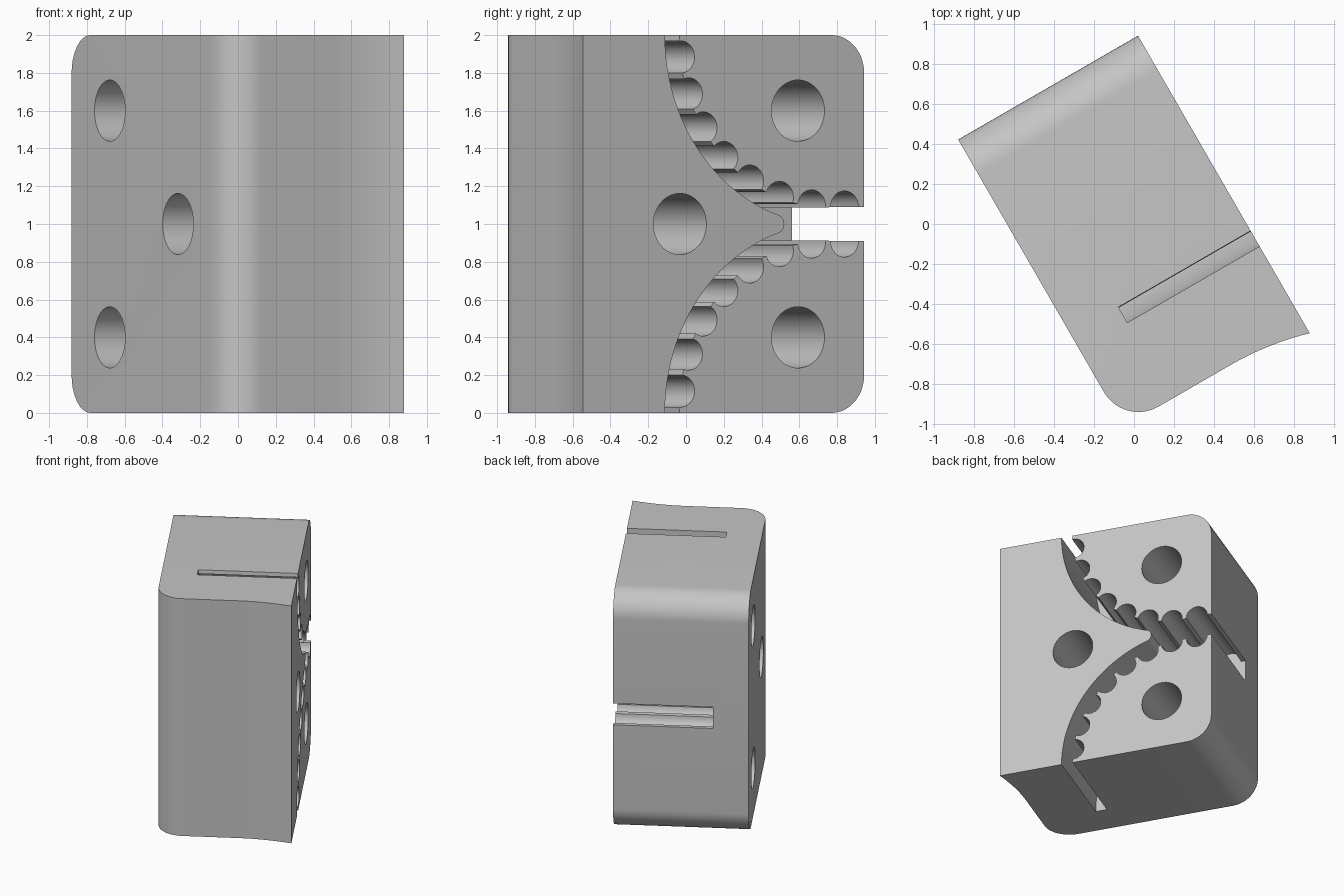
import bpy
import bmesh
from math import radians, sin, cos, pi, sqrt, atan2
from mathutils import Vector

cube = bpy.data.objects.get("Cube")
if cube:
    bpy.data.objects.remove(cube, do_unlink=True)

# The block is turned on its base: u runs along it, v goes into it
ORIGIN = Vector((0.02, 0.943, 0))
U = Vector((sin(radians(30)), -cos(radians(30)), 0))
V = Vector((-cos(radians(30)), -sin(radians(30)), 0))
DEPTH, HEIGHT, ROUND = 1.04, 2.0, 0.2

grey = bpy.data.materials.new("Plain grey")
grey.use_nodes = True
grey.diffuse_color = (0.56, 0.56, 0.56, 1)
grey.node_tree.nodes["Principled BSDF"].inputs["Base Color"].default_value = grey.diffuse_color


def place(u, v, z):
    return ORIGIN + U * u + V * v + Vector((0, 0, z))


def arc(cx, cy, r, start, end, steps):
    """Points on a circle, angles in radians."""
    angles = [start + (end - start) * i / steps for i in range(steps + 1)]
    return [(cx + r * cos(a), cy + r * sin(a)) for a in angles]


def prism(name, points, push, bevel_test=None):
    """Solid made by pushing a closed outline along a vector."""
    bm = bmesh.new()
    face = bm.faces.new([bm.verts.new(p) for p in points])
    out = bmesh.ops.extrude_face_region(bm, geom=[face])
    moved = [g for g in out["geom"] if isinstance(g, bmesh.types.BMVert)]
    bmesh.ops.translate(bm, verts=moved, vec=push)
    bmesh.ops.recalc_face_normals(bm, faces=bm.faces)
    if bevel_test:
        edges = [e for e in bm.edges if bevel_test(e)]
        bmesh.ops.bevel(bm, geom=edges, offset=ROUND, segments=14,
                        profile=0.5, affect='EDGES', clamp_overlap=False)
    mesh = bpy.data.meshes.new(name)
    bm.to_mesh(mesh)
    bm.free()
    mesh.materials.append(grey)
    obj = bpy.data.objects.new(name, mesh)
    bpy.context.collection.objects.link(obj)
    return obj


def cut(target, points_uz, start, end, name):
    """Cut an outline drawn on the side face into the target."""
    cutter = prism(name, [place(u, start, z) for u, z in points_uz], V * (end - start))
    cutter.hide_render = True
    mod = target.modifiers.new(name, 'BOOLEAN')
    mod.operation = 'DIFFERENCE'
    mod.solver = 'EXACT'
    mod.object = cutter
    bpy.context.view_layer.objects.active = target
    bpy.ops.object.modifier_apply(modifier=mod.name)
    bpy.data.objects.remove(cutter, do_unlink=True)


# Body: plan outline with one round corner and a flared front edge
FRONT, FLARE, FLARE_LENGTH = 1.66, 0.06, 0.42
outline = [(0, 0), (0, DEPTH)]
outline += arc(FRONT - ROUND, DEPTH - ROUND, ROUND, pi / 2, 0, 14)
for i in range(11):
    t = i / 10
    outline.append((FRONT + FLARE * t * t, FLARE_LENGTH * (1 - t)))


def back_edge(edge):
    # Top and bottom edges of the back face
    return all(abs((v.co - ORIGIN).dot(U)) < 1e-4 for v in edge.verts) and \
        abs(edge.verts[0].co.z - edge.verts[1].co.z) < 1e-4


block = prism("block", [place(u, v, 0) for u, v in outline],
              Vector((0, 0, HEIGHT)), back_edge)

# Slot: upper half of its outline, then mirrored about mid height
MID, CU, OUTER, INNER = 1.0, 0.218, 1.0, 0.91
TOOTH_R, TOOTH_COUNT = 0.085, 8
half = [(-0.1, HEIGHT - INNER)]
for k in range(TOOTH_COUNT):
    a = radians(-6.2 + 12.7 * k)
    lean = max(a, 0)
    # Scallops follow the arc, and a straight run at the back
    cu = CU + INNER * (sin(a) if a > 0 else a)
    cz = HEIGHT - INNER * cos(lean)
    half += arc(cu, cz, TOOTH_R, pi + lean, lean, 14)
half += [(CU + INNER, HEIGHT), (CU + INNER, HEIGHT + 0.1), (CU + OUTER, HEIGHT + 0.1)]

# Smooth side of the slot, ending in a small round tip
tip_r = 0.05
tip_offset = sqrt((OUTER + tip_r) ** 2 - OUTER ** 2)
tip_angle = atan2(tip_offset, OUTER)
half += arc(CU, HEIGHT, OUTER, 0, -pi / 2 + tip_angle, 40)
half += arc(CU + tip_offset, MID, tip_r, pi / 2 + tip_angle, pi, 8)[1:]
slot = half + [(u, HEIGHT - z) for u, z in reversed(half[:-1])]
cut(block, slot, -0.1, 0.765, "slot")

# Three round holes right through
for u, z in ((0.404, 1.6), (0.404, 0.4), (1.126, 1.0)):
    cut(block, arc(u, z, 0.162, 0, 2 * pi, 56)[:-1], -0.1, DEPTH + 0.1, "hole")

bpy.ops.object.select_all(action='DESELECT')
block.select_set(True)
bpy.context.view_layer.objects.active = block
bpy.ops.object.shade_smooth_by_angle(angle=radians(30))
